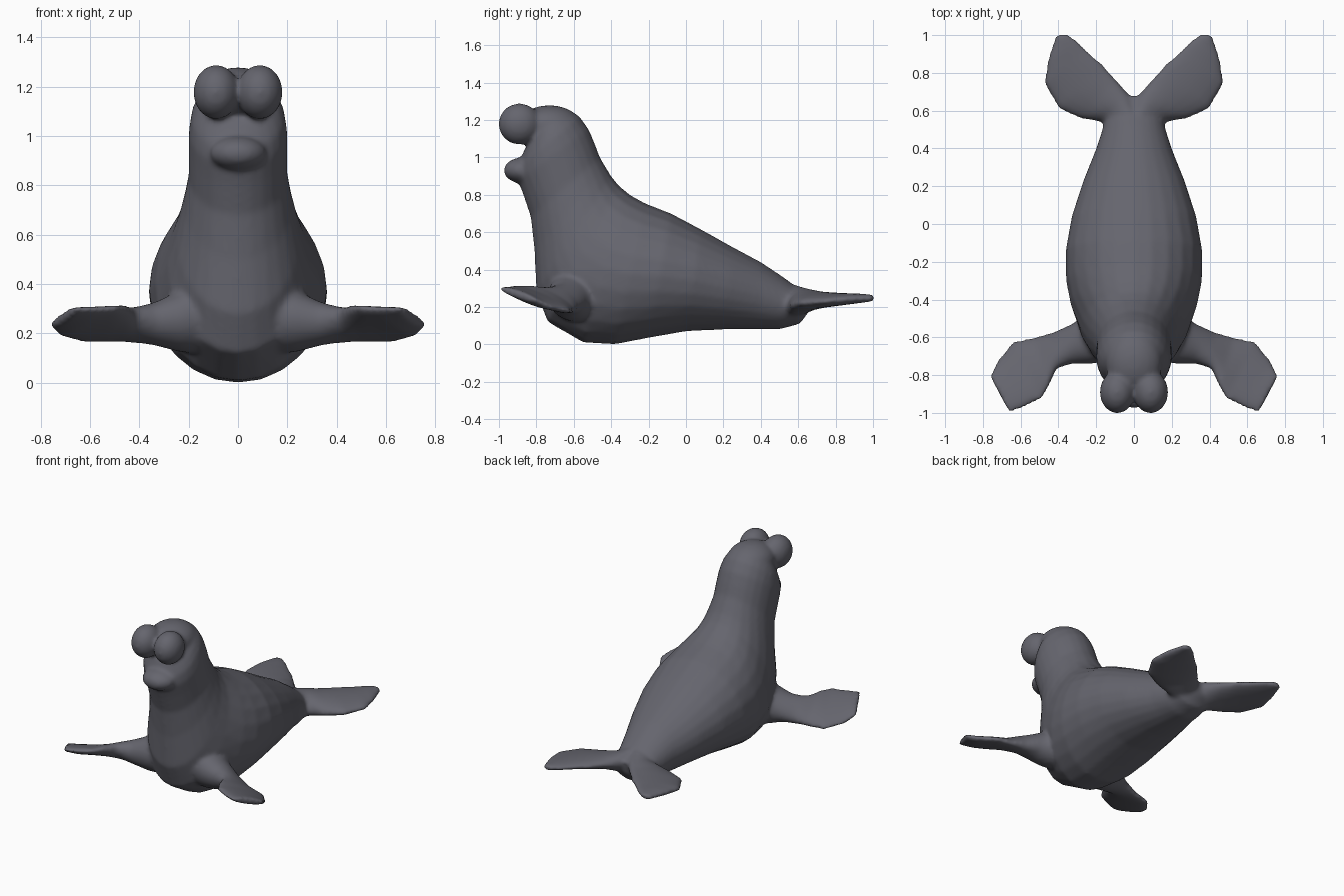
import bpy
import bmesh
import math
from mathutils import Vector, Matrix

cube = bpy.data.objects.get("Cube")
if cube:
    bpy.data.objects.remove(cube, do_unlink=True)

SIDES = 24
hide = bpy.data.materials.new("slate_grey_hide")
hide.use_nodes = True
colour = (0.130, 0.130, 0.155, 1)
hide.diffuse_color = colour
bsdf = hide.node_tree.nodes["Principled BSDF"]
bsdf.inputs["Base Color"].default_value = colour
bsdf.inputs["Roughness"].default_value = 0.7
parts = []


def finish(name, bm):
    bmesh.ops.recalc_face_normals(bm, faces=bm.faces)
    mesh = bpy.data.meshes.new(name)
    bm.to_mesh(mesh)
    bm.free()
    mesh.materials.append(hide)
    obj = bpy.data.objects.new(name, mesh)
    bpy.context.collection.objects.link(obj)
    parts.append(obj)


def loft(name, sections, mirror=1):
    """Skin elliptical sections given as (edge point, opposite edge, half-width vector)."""
    bm = bmesh.new()
    rings = []
    for first, second, width in sections:
        a, b, w = Vector(first), Vector(second), Vector(width)
        ring = []
        for i in range(SIDES):
            t = math.tau * i / SIDES
            p = (a + b) / 2 + (a - b) / 2 * math.cos(t) + w * math.sin(t)
            p.x *= mirror
            ring.append(bm.verts.new(p))
        rings.append(ring)
    for r, s in zip(rings, rings[1:]):
        for i in range(SIDES):
            j = (i + 1) % SIDES
            bm.faces.new((r[i], r[j], s[j], s[i]))
    bm.faces.new(rings[0])
    bm.faces.new(rings[-1])
    finish(name, bm)


def ball(name, centre, radii):
    bm = bmesh.new()
    matrix = Matrix.Translation(centre) @ Matrix.Diagonal((*radii, 1))
    bmesh.ops.create_uvsphere(bm, u_segments=32, v_segments=20, radius=1, matrix=matrix)
    finish(name, bm)


# Body: back (y, z), belly (y, z), half width, from tail to forehead
body = [
    ((.68, .27), (.66, .18), .07),
    ((.60, .30), (.61, .11), .14),
    ((.52, .36), (.50, .08), .165),
    ((.40, .44), (.40, .08), .20),
    ((.25, .52), (.20, .08), .27),
    ((.08, .615), (0, .07), .33),
    ((-.08, .70), (-.20, .035), .362),
    ((-.22, .755), (-.38, 0), .36),
    ((-.30, .80), (-.55, .01), .335),
    ((-.36, .85), (-.74, .12), .285),
    ((-.40, .90), (-.80, .28), .25),
    ((-.43, .95), (-.81, .50), .22),
    ((-.46, 1.0), (-.83, .68), .20),
    ((-.49, 1.08), (-.87, .80), .20),
    ((-.52, 1.15), (-.90, .88), .20),
    ((-.57, 1.22), (-.90, .94), .19),
    ((-.62, 1.25), (-.88, 1.0), .17),
    ((-.68, 1.27), (-.86, 1.05), .14),
]
loft("body", [((0, *a), (0, *b), (w, 0, 0)) for a, b, w in body])

# Head: brow, lower jaw and the paired bulbous nose
ball("brow", (0, -.73, 1.17), (.15, .17, .108))
ball("lower_jaw", (0, -.87, .93), (.115, .105, .07))

# Flippers: leading edge, trailing edge, half thickness, from root to tip
fore = [
    ((.10, -.72, .27), (.10, -.45, .24), .14),
    ((.22, -.74, .26), (.25, -.48, .24), .125),
    ((.33, -.74, .25), (.33, -.53, .23), .09),
    ((.41, -.765, .27), (.43, -.575, .20), .065),
    ((.45, -.86, .30), (.53, -.60, .18), .045),
    ((.49, -.93, .305), (.64, -.62, .175), .035),
    ((.57, -.965, .30), (.73, -.73, .20), .032),
    ((.66, -1.0, .30), (.765, -.80, .235), .022),
]
hind = [
    ((0, .62, .25), (.08, .48, .21), .09),
    ((.03, .69, .25), (.17, .54, .20), .07),
    ((.10, .77, .25), (.29, .56, .21), .05),
    ((.17, .85, .25), (.40, .61, .22), .04),
    ((.25, .92, .25), (.475, .74, .23), .032),
    ((.30, .97, .25), (.46, .86, .24), .026),
    ((.35, 1.005, .25), (.415, 1.0, .245), .018),
]
for side, label in ((1, "left"), (-1, "right")):
    ball(label + "_nose_lobe", (.088 * side, -.89, 1.178), (.093, .112, .11))
    for name, table in (("fore_flipper", fore), ("hind_flipper", hind)):
        loft(f"{label}_{name}", [(a, b, (0, 0, t)) for a, b, t in table], side)

# Fuse the parts into one continuous skin
bpy.ops.object.select_all(action="DESELECT")
for obj in parts:
    obj.select_set(True)
seal = parts[0]
bpy.context.view_layer.objects.active = seal
bpy.ops.object.join()
seal.name = "seal_body"

fuse = seal.modifiers.new("fuse", "REMESH")
fuse.mode = "VOXEL"
fuse.voxel_size = 0.013
soften = seal.modifiers.new("soften", "SMOOTH")
soften.factor = 0.5
soften.iterations = 8
for name in ("fuse", "soften"):
    bpy.ops.object.modifier_apply(modifier=name)
bpy.ops.object.shade_smooth()
